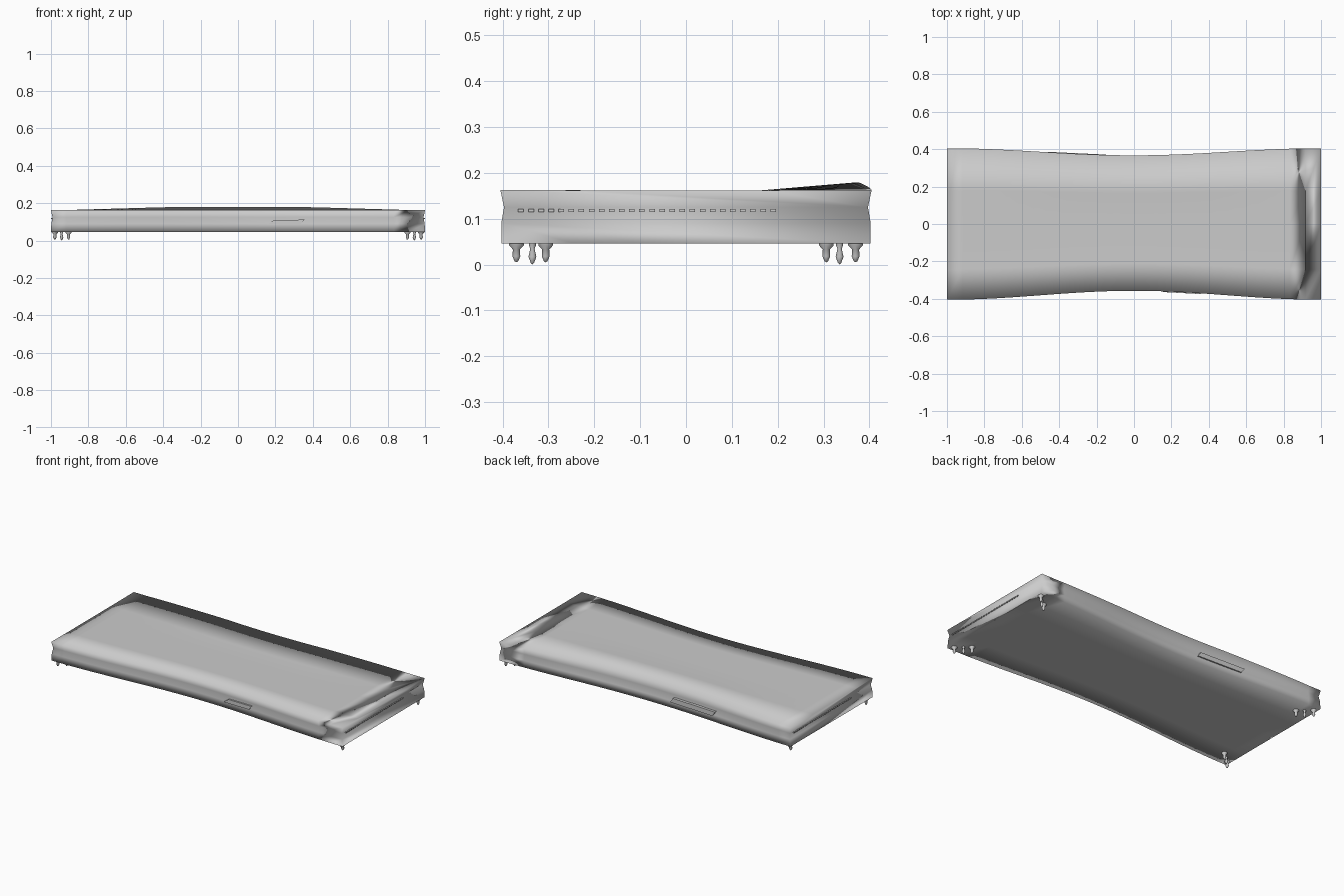
import bpy, bmesh, math

cube = bpy.data.objects.get("Cube")
if cube:
    bpy.data.objects.remove(cube)

gray = bpy.data.materials.new("neutral gray")
gray.use_nodes = True
COLOR = (0.6, 0.6, 0.6, 1)
gray.diffuse_color = COLOR
gray.node_tree.nodes["Principled BSDF"].inputs["Base Color"].default_value = COLOR


def finish(name, bm):
    """Turn a bmesh into a smooth gray object."""
    bmesh.ops.recalc_face_normals(bm, faces=bm.faces)
    mesh = bpy.data.meshes.new(name)
    bm.to_mesh(mesh)
    bm.free()
    mesh.materials.append(gray)
    mesh.shade_smooth()
    obj = bpy.data.objects.new(name, mesh)
    bpy.context.collection.objects.link(obj)
    return obj


def waist(x):
    return (1 - math.cos(math.pi * x)) / 2


def front_y(x):
    return -0.357 - 0.048 * waist(x)


def back_y(x):
    return 0.367 + 0.038 * waist(x)


def middle(x):
    return max(0, min(1, (0.92 - abs(x)) / 0.55))


# Slab: cross-section rings swept along x, with grooved edges and a raised back lip
EDGE = [(0.163, 0), (0.125, 0.008), (0.09, 0.002), (0.046, 0.003)]
ROWS = [0.2, 0.5, 0.72]
COLUMNS = 24


def section(x):
    f, b, m = front_y(x), back_y(x), middle(x)
    ring = [(f + inset, z) for z, inset in reversed(EDGE)]
    for t in ROWS:
        ring.append((f + (b - f) * t, 0.162))
    for z, inset in EDGE:
        lift = 0.016 * m if inset == 0 else 0
        ring.append((b - inset * (1 + 1.5 * m), z + lift))
    for t in reversed(ROWS):
        ring.append((f + (b - f) * t, 0.046))
    return ring


bm = bmesh.new()
rings = []
for i in range(COLUMNS + 1):
    x = -1 + 2 * i / COLUMNS
    rings.append([bm.verts.new((x, y, z)) for y, z in section(x)])
for a, b in zip(rings, rings[1:]):
    for j in range(len(a)):
        k = (j + 1) % len(a)
        bm.faces.new((a[j], a[k], b[k], b[j]))
# End walls, drawn in slightly along the groove
for ring in (rings[0], rings[-1]):
    n, r = len(EDGE), len(ROWS)
    side = 1 if ring[0].co.x > 0 else -1
    front = ring[:n]
    back = ring[n + r:2 * n + r][::-1]
    for level in (1, 2):
        for v in (front[level], back[level]):
            v.co.x -= side * (0.002 if level == 1 else 0.008)
    top, under = ring[n:n + r], ring[2 * n + r:][::-1]
    for lo in range(n - 1):
        quad = [front[lo], front[lo + 1]]
        if lo == n - 2:
            quad += top
        quad += [back[lo + 1], back[lo]]
        if lo == 0:
            quad += under
        bm.faces.new(quad)
finish("slab", bm)


def plate(name, outline, y_of_x, direction, depth=0.012):
    """Slim slanted plate following the edge of the slab."""
    bm = bmesh.new()
    layers = []
    for d in (-0.03, depth):
        layers.append([bm.verts.new((x, y_of_x(x) + direction * d, z)) for x, z in outline])
    for layer in layers:
        bm.faces.new(layer)
    for j in range(len(outline)):
        k = (j + 1) % len(outline)
        bm.faces.new((layers[0][j], layers[0][k], layers[1][k], layers[1][j]))
    obj = finish(name, bm)
    obj.data.shade_flat()


plate("front_latch", [(0.155, 0.083), (0.335, 0.087), (0.355, 0.112), (0.19, 0.108)],
      front_y, -1, 0.004)
plate("back_latch", [(-0.15, 0.083), (-0.45, 0.083), (-0.47, 0.112), (-0.17, 0.112)],
      back_y, 1, 0.002)

# Row of small teeth along each end
for side, label in ((1, "left"), (-1, "right")):
    bm = bmesh.new()
    for i in range(26):
        made = bmesh.ops.create_cube(bm, size=1)["verts"]
        bmesh.ops.scale(bm, verts=made, vec=(0.008, 0.012, 0.006))
        bmesh.ops.translate(bm, verts=made, vec=(side * 0.995, side * (-0.36 + 0.022 * i), 0.118))
    obj = finish(label + "_end_teeth", bm)
    obj.data.shade_flat()

# Feet: three turned pegs in a diagonal row at each corner
STUD = [(0.017, 0.05), (0.017, 0.042), (0.008, 0.033), (0.009, 0.018), (0.004, 0.007), (0, 0.005)]
SPIKE = [(0.009, 0.05), (0.008, 0.042), (0.005, 0.034), (0.009, 0.017), (0.004, 0.004), (0, 0)]


def peg(name, x, y, profile):
    bm = bmesh.new()
    verts = [bm.verts.new((r, 0, z)) for r, z in profile]
    edges = [bm.edges.new(pair) for pair in zip(verts, verts[1:])]
    bmesh.ops.spin(bm, geom=verts + edges, cent=(0, 0, 0), axis=(0, 0, 1),
                   angle=2 * math.pi, steps=10)
    bmesh.ops.remove_doubles(bm, verts=bm.verts, dist=0.0001)
    finish(name, bm).location = (x, y, 0)


for sx in (1, -1):
    for sy in (1, -1):
        corner = ("back" if sy > 0 else "front") + ("_left" if sx > 0 else "_right")
        for part, x, y, profile in (("outer", 0.979, 0.37, STUD), ("middle", 0.943, 0.335, SPIKE),
                                    ("inner", 0.906, 0.306, STUD)):
            peg(corner + "_" + part + "_foot", sx * x, sy * y, profile)
